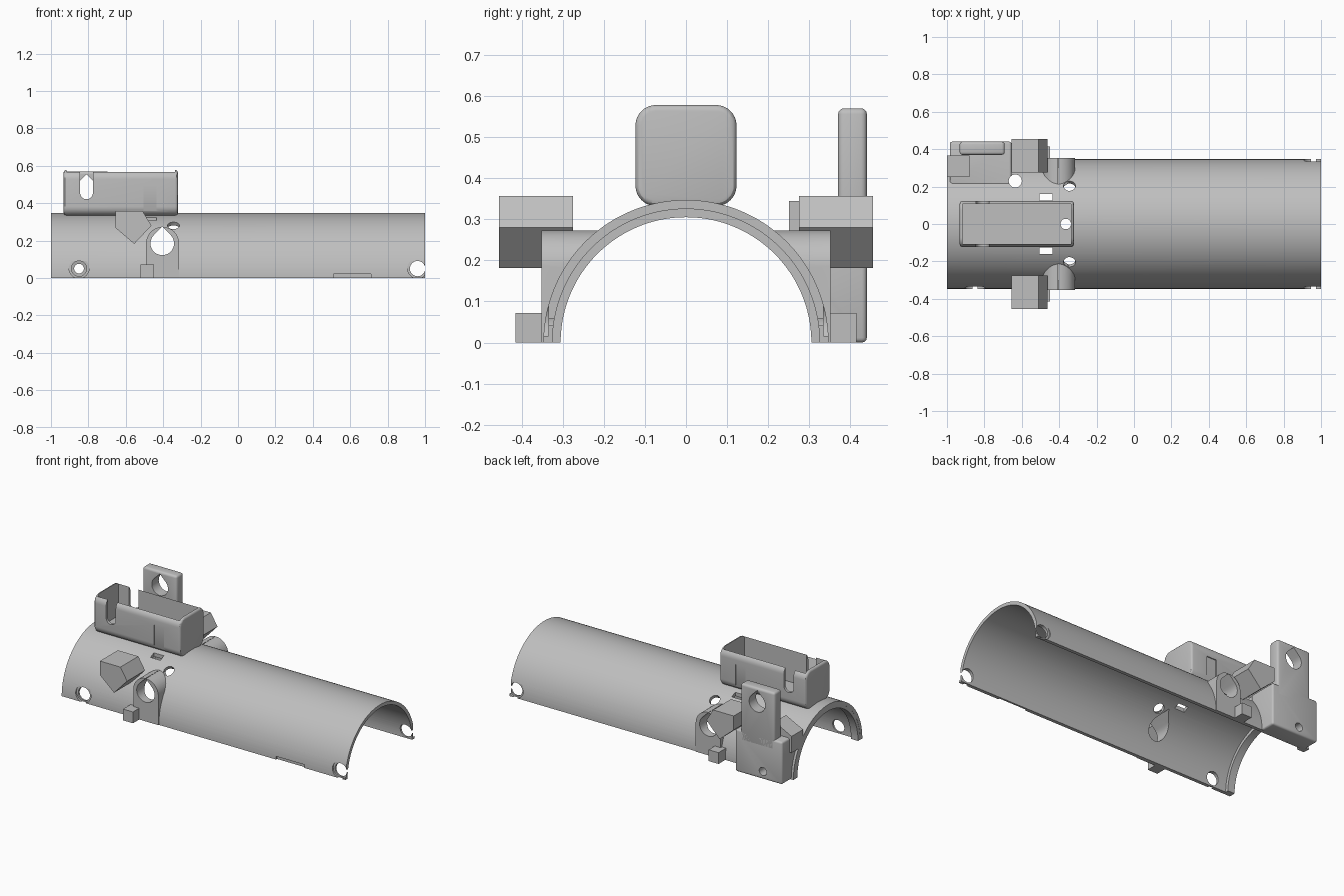
import bpy, bmesh, math
from mathutils import Matrix

if "Cube" in bpy.data.objects:
    bpy.data.objects.remove(bpy.data.objects["Cube"])

grey = bpy.data.materials.new("plain grey")
grey.diffuse_color = (0.52, 0.52, 0.52, 1)
grey.use_nodes = True
grey.node_tree.nodes["Principled BSDF"].inputs["Base Color"].default_value = grey.diffuse_color
R, BORE = 0.347, 0.325


def prism(name, pts, axis, a, b):
    """Extrude a closed 2D profile along an axis from a to b."""
    place = {"x": lambda u, v, t: (t, u, v),
             "y": lambda u, v, t: (u, t, v),
             "z": lambda u, v, t: (u, v, t)}[axis]
    bm = bmesh.new()
    lo = [bm.verts.new(place(u, v, a)) for u, v in pts]
    hi = [bm.verts.new(place(u, v, b)) for u, v in pts]
    n = len(pts)
    bm.faces.new(lo)
    bm.faces.new(hi)
    for i in range(n):
        j = (i + 1) % n
        bm.faces.new((lo[i], lo[j], hi[j], hi[i]))
    bmesh.ops.recalc_face_normals(bm, faces=bm.faces)
    me = bpy.data.meshes.new(name)
    bm.to_mesh(me)
    bm.free()
    me.materials.append(grey)
    ob = bpy.data.objects.new(name, me)
    bpy.context.collection.objects.link(ob)
    return ob


def box(name, x0, x1, y0, y1, z0, z1):
    return prism(name, [(x0, y0), (x1, y0), (x1, y1), (x0, y1)], "z", z0, z1)


def arc(u, v, r, a0, a1, n):
    return [(u + r * math.cos(math.radians(a0 + (a1 - a0) * i / n)),
             v + r * math.sin(math.radians(a0 + (a1 - a0) * i / n))) for i in range(n + 1)]


def circle(u, v, r, n=32):
    return arc(u, v, r, 0, 360, n)[:-1]


def teardrop(u, v, r):
    return arc(u, v, r, 135, 405, 28) + [(u, v + r * 1.41)]


def half_ring(r0, r1):
    return arc(0, 0, r1, 0, 180, 72) + arc(0, 0, r0, 180, 0, 72)


def apply(ob, mod):
    bpy.context.view_layer.objects.active = ob
    bpy.ops.object.modifier_apply(modifier=mod.name)


def cut(ob, *cutters):
    for c in cutters:
        m = ob.modifiers.new("cut", "BOOLEAN")
        m.operation, m.solver, m.object = "DIFFERENCE", "EXACT", c
        apply(ob, m)
        bpy.data.objects.remove(c)


def bevel(ob, width, segments=4):
    m = ob.modifiers.new("round", "BEVEL")
    m.width, m.segments, m.limit_method = width, segments, "ANGLE"
    m.angle_limit = math.radians(40)
    apply(ob, m)


def bore():
    """Tube-shaped cutter that trims attached parts to the shell."""
    return prism("cutter", circle(0, 0, 0.336, 144), "x", -1.2, 1.2)


def side_hole(profile, y0=-1, y1=1):
    return prism("cutter", profile, "y", y0, y1)


# Half tube shell and its inner end lip
shell = prism("shell", half_ring(BORE, R), "x", -1, 1)
lip = prism("end_lip", half_ring(0.305, BORE + 0.002), "x", -0.999, -0.95)

# Screw holes with shallow counterbores, and the large cross hole
for x in (-0.85, 0.96):
    cut(shell, side_hole(circle(x, 0.05, 0.041)))
    for y0, y1 in ((-0.4, -0.335), (0.335, 0.4)):
        cut(shell, side_hole(circle(x, 0.052, 0.054), y0, y1))
cut(shell, side_hole(teardrop(-0.405, 0.185, 0.063)))

# Strap slots and angled holes on both sides
for s in (-1, 1):
    y0, y1 = sorted((s * 0.125, s * 0.16))
    cut(shell, box("cutter", -0.505, -0.435, y0, y1, 0.2, 0.5))
    hole = prism("cutter", circle(0, 0, 0.032), "z", 0.2, 0.45)
    hole.data.transform(Matrix.Translation((-0.345, 0, 0)) @ Matrix.Rotation(-s * math.radians(36), 4, "X"))
    cut(shell, hole)

# Vertical holes and the shallow notch in the front lower edge
cut(shell, prism("cutter", circle(-0.635, 0.23, 0.035), "z", 0.1, 0.5),
    prism("cutter", circle(-0.365, 0, 0.035), "z", 0.2, 0.5),
    box("cutter", 0.51, 0.71, -0.4, -0.337, -0.1, 0.02))

# Open tray on top
z0, z1, w, r = 0.332, 0.578, 0.123, 0.05
outline = (arc(w - r, z1 - r, r, 0, 90, 8) + arc(r - w, z1 - r, r, 90, 180, 8)
           + arc(r - w, z0 + r, r, 180, 270, 8) + arc(w - r, z0 + r, r, 270, 360, 8))
tray = prism("tray", outline, "x", -0.932, -0.322)
bevel(tray, 0.014, 3)
cut(tray, box("cutter", -0.917, -0.337, -0.106, 0.106, 0.362, 0.8),
    side_hole(arc(-0.81, 0.455, 0.034, 180, 360, 16) + [(-0.776, 0.8), (-0.844, 0.8)]),
    prism("cutter", circle(-0.365, 0, 0.028), "z", 0.2, 0.45))
for s in (-1, 1):
    y0, y1 = sorted((s * 0.117, s * 0.2))
    cut(tray, box("cutter", -0.505, -0.435, y0, y1, 0.3, 0.5))
cut(tray, bore())

# Side fittings, one set on each side
for s, side in ((-1, "front"), (1, "back")):
    # Arched boss around the cross hole
    y0, y1 = sorted((s * 0.2, s * 0.352))
    boss = prism(side + "_arch_boss", arc(-0.403, 0.185, 0.088, 0, 180, 24)
                 + [(-0.491, 0), (-0.315, 0)], "y", y0, y1)
    cut(boss, bore(), side_hole(teardrop(-0.405, 0.185, 0.063)))
    # Five-sided block
    y0, y1 = sorted((s * 0.275, s * 0.455))
    block = prism(side + "_angled_block", [(-0.655, 0.357), (-0.51, 0.357), (-0.463, 0.28),
                                           (-0.555, 0.182), (-0.655, 0.268)], "y", y0, y1)
    cut(block, bore())
    # Small foot
    y0, y1 = sorted((s * 0.33, s * 0.415))
    cut(box(side + "_foot", -0.52, -0.45, y0, y1, 0, 0.072), bore())

# Back bracket with pierced upright tab
bracket = box("bracket", -0.985, -0.655, 0.2, 0.44, 0, 0.27)
bevel(bracket, 0.012, 3)
cut(bracket, bore(), side_hole(circle(-0.85, 0.05, 0.026)),
    prism("cutter", circle(-0.635, 0.23, 0.035), "z", 0.1, 0.5))
tab = box("bracket_tab", -0.932, -0.692, 0.37, 0.44, 0.2, 0.57)
bevel(tab, 0.014, 3)
cut(tab, side_hole(teardrop(-0.81, 0.475, 0.057)))

# Sloped rib at the tube end
rib = prism("end_rib", [(-1, 0.18), (-1, 0.285), (-0.88, 0.345), (-0.88, 0.18)], "y", 0.25, 0.365)
cut(rib, bore())

# Smooth curved faces, keep hard edges
for ob in bpy.context.collection.objects:
    bpy.ops.object.select_all(action="DESELECT")
    ob.select_set(True)
    bpy.context.view_layer.objects.active = ob
    bpy.ops.object.shade_smooth_by_angle(angle=math.radians(30))
